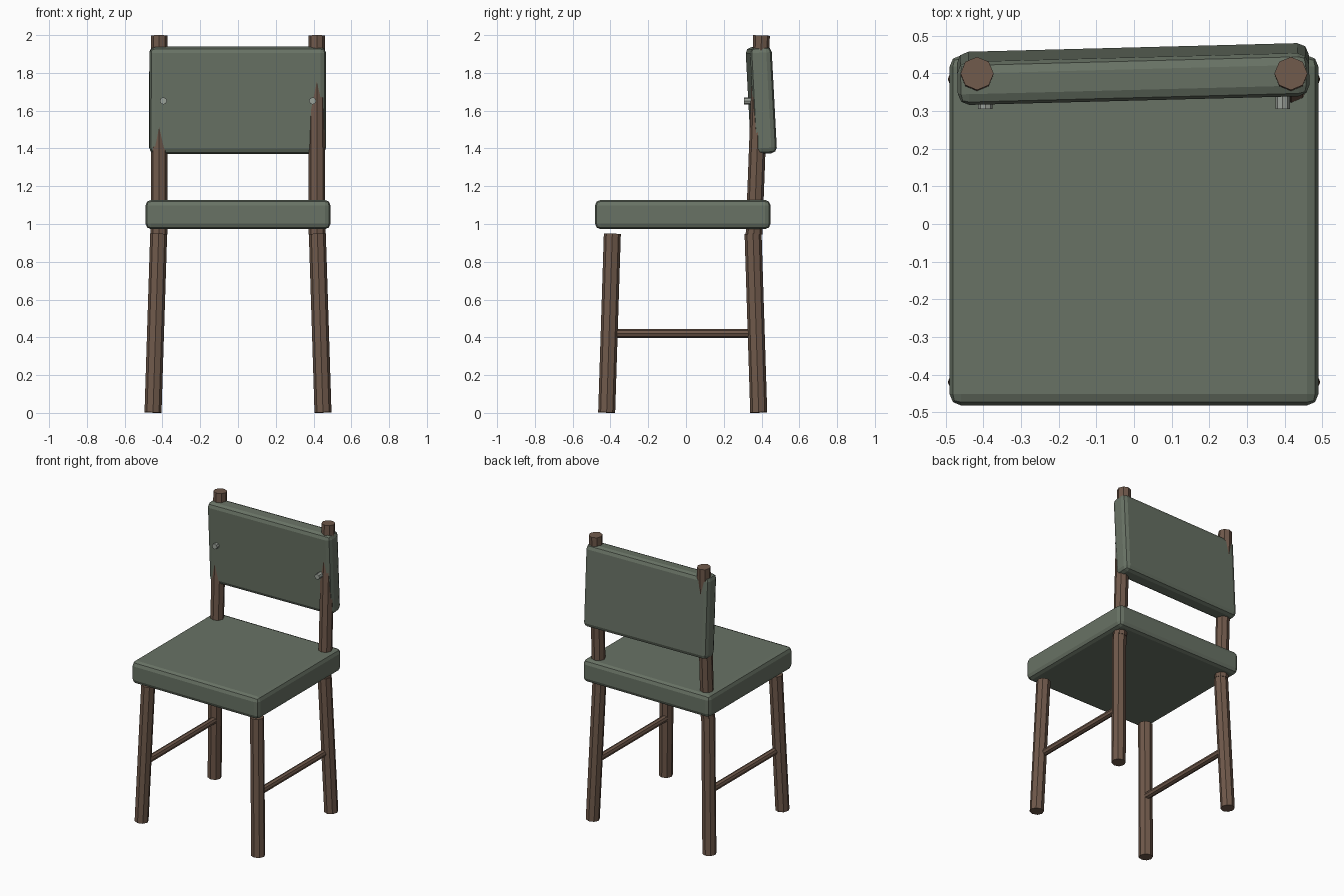
import bpy
from math import radians
from mathutils import Vector

if "Cube" in bpy.data.objects:
    bpy.data.objects.remove(bpy.data.objects["Cube"])


def material(name, rgb):
    m = bpy.data.materials.new(name)
    m.diffuse_color = (*rgb, 1)
    m.use_nodes = True
    m.node_tree.nodes["Principled BSDF"].inputs["Base Color"].default_value = m.diffuse_color
    return m


GREEN = material("green_paint", (0.14, 0.17, 0.13))
WOOD = material("brown_wood", (0.16, 0.10, 0.07))
METAL = material("grey_metal", (0.33, 0.36, 0.32))


def rod(name, start, end, radius, mat, sides=8):
    """Low-poly cylinder between two points."""
    a, b = Vector(start), Vector(end)
    bpy.ops.mesh.primitive_cylinder_add(vertices=sides, radius=radius,
                                        depth=(b - a).length, location=(a + b) / 2)
    ob = bpy.context.object
    tilt = Vector((0, 0, 1)).rotation_difference((b - a).normalized())
    ob.rotation_euler = tilt.to_euler()
    ob.name = name
    ob.data.materials.append(mat)
    return ob


def slab(name, size, location, rotation=(0, 0, 0)):
    """Box with softened edges."""
    bpy.ops.mesh.primitive_cube_add(size=1, location=location, rotation=rotation)
    ob = bpy.context.object
    ob.name = name
    ob.scale = size
    bpy.ops.object.transform_apply(location=False, rotation=False, scale=True)
    bevel = ob.modifiers.new("soft_edges", 'BEVEL')
    bevel.width = 0.03
    bevel.segments = 2
    ob.data.materials.append(GREEN)
    return ob


# Seat and slightly crooked back panel
slab("seat", (0.98, 0.93, 0.155), (0, -0.017, 1.05))
slab("back_panel", (0.935, 0.115, 0.565), (-0.002, 0.3985, 1.655),
     (radians(3), 0, radians(1.5)))

for side, s in (("left", -1), ("right", 1)):
    # Splayed legs
    rod(f"front_leg_{side}", (s * 0.45, -0.42, 0.002), (s * 0.42, -0.39, 0.948), 0.045, WOOD)
    rod(f"rear_leg_{side}", (s * 0.45, 0.385, 0.002), (s * 0.42, 0.355, 0.948), 0.045, WOOD)
    # Back posts leaning to the rear
    rod(f"back_post_{side}", (s * 0.418, 0.36, 0.945), (s * 0.417, 0.40, 1.998), 0.044, WOOD)
    # Side stretchers
    rod(f"side_stretcher_{side}", (s * 0.425, -0.39, 0.42), (s * 0.425, 0.36, 0.42), 0.023, WOOD)
    # Screw heads on the back panel
    rod(f"screw_{side}", (s * 0.395, 0.306, 1.652), (s * 0.395, 0.37, 1.652), 0.019, METAL)
